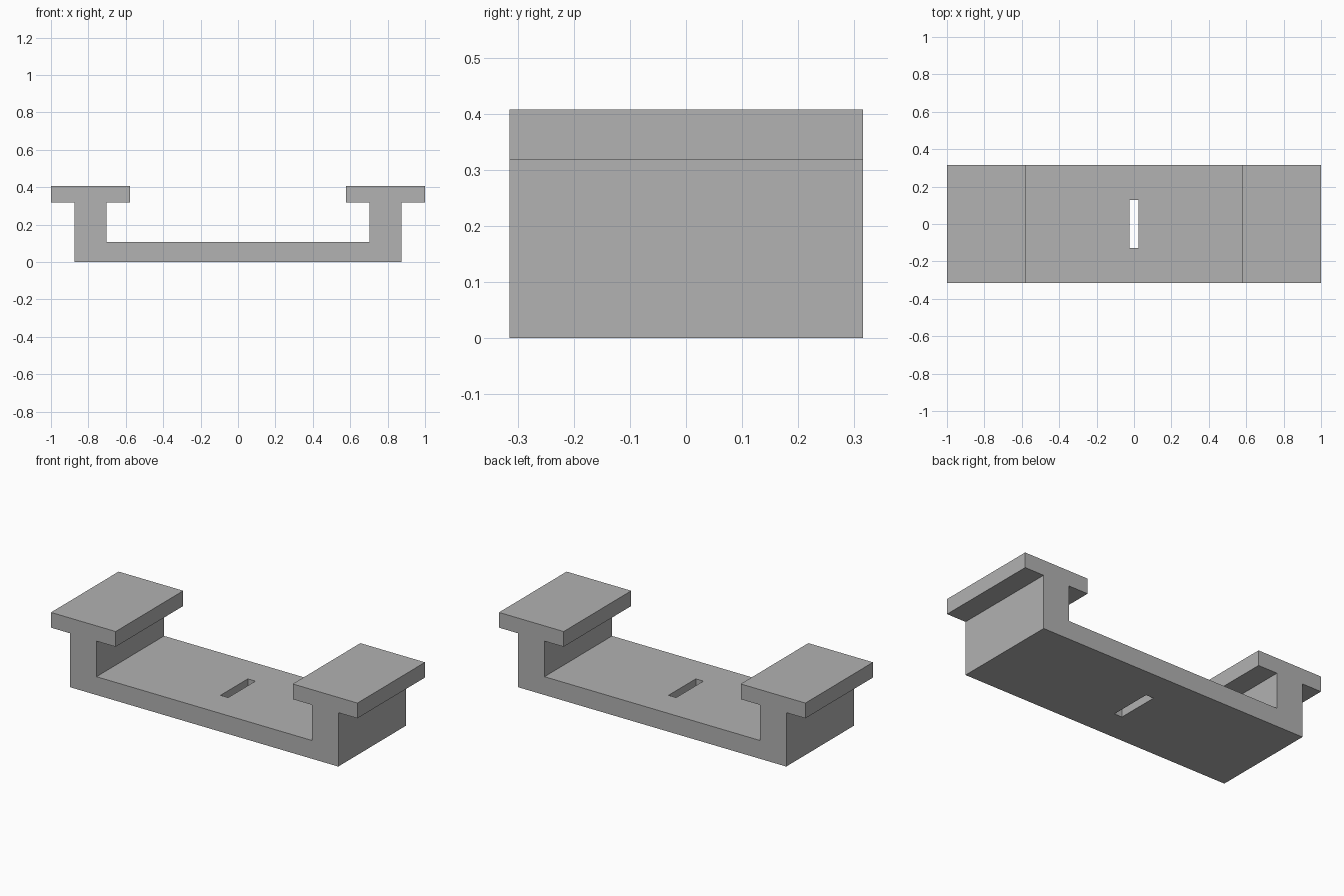
import bpy
import bmesh

default_cube = bpy.data.objects.get("Cube")
if default_cube:
    bpy.data.objects.remove(default_cube, do_unlink=True)

HALF_DEPTH = 0.315

grey = bpy.data.materials.new("plain_grey")
grey.use_nodes = True
colour = (0.445, 0.445, 0.445, 1)
grey.diffuse_color = colour
grey.node_tree.nodes["Principled BSDF"].inputs["Base Color"].default_value = colour


def extrude_profile(name, points, half_depth):
    """Make a solid from an (x, z) outline, extruded along y."""
    bm = bmesh.new()
    face = bm.faces.new([bm.verts.new((x, -half_depth, z)) for x, z in points])
    result = bmesh.ops.extrude_face_region(bm, geom=[face])
    verts = [v for v in result["geom"] if isinstance(v, bmesh.types.BMVert)]
    bmesh.ops.translate(bm, verts=verts, vec=(0, 2 * half_depth, 0))
    bmesh.ops.recalc_face_normals(bm, faces=bm.faces)
    mesh = bpy.data.meshes.new(name)
    bm.to_mesh(mesh)
    bm.free()
    mesh.materials.append(grey)
    obj = bpy.data.objects.new(name, mesh)
    bpy.context.collection.objects.link(obj)
    return obj


# Channel body: base, uprights and T-shaped flanges, from a mirrored outline
right_half = [(0.875, 0), (0.875, 0.318), (1, 0.318), (1, 0.408),
              (0.578, 0.408), (0.578, 0.318), (0.703, 0.318), (0.703, 0.108)]
outline = right_half + [(-x, z) for x, z in reversed(right_half)]
bracket = extrude_profile("flanged_bracket", outline, HALF_DEPTH)

# Slot through the middle of the base
slot = [(-0.025, -0.1), (0.025, -0.1), (0.025, 0.2), (-0.025, 0.2)]
cutter = extrude_profile("slot_cutter", slot, 0.127)
cutter.hide_render = True

cut = bracket.modifiers.new("slot", 'BOOLEAN')
cut.operation = 'DIFFERENCE'
cut.solver = 'EXACT'
cut.object = cutter
bpy.context.view_layer.objects.active = bracket
bpy.ops.object.modifier_apply(modifier=cut.name)
bpy.data.objects.remove(cutter, do_unlink=True)
